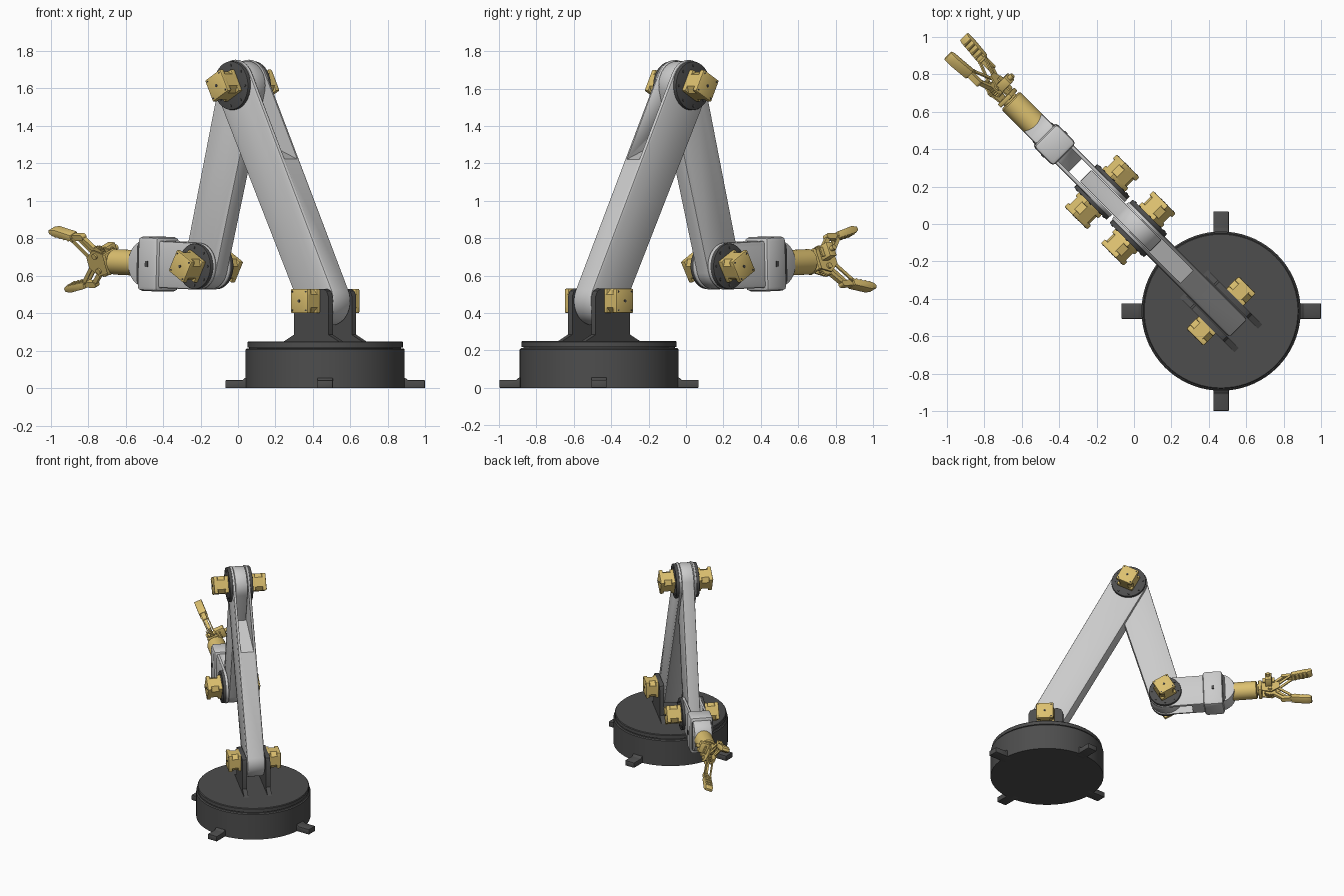
import bpy, bmesh
from math import radians, sin, cos, pi, atan2
from mathutils import Matrix, Vector
from mathutils.geometry import convex_hull_2d

if "Cube" in bpy.data.objects:
    bpy.data.objects.remove(bpy.data.objects["Cube"])


def material(name, rgb):
    m = bpy.data.materials.new(name)
    m.diffuse_color = (*rgb, 1)
    m.use_nodes = True
    m.node_tree.nodes["Principled BSDF"].inputs["Base Color"].default_value = m.diffuse_color
    return m


DARK = material("dark_grey", (0.075, 0.075, 0.075))
LIGHT = material("light_grey", (0.55, 0.55, 0.55))
GOLD = material("gold", (0.72, 0.53, 0.16))

# Arm frame: x runs along the arm's reach, y across it, origin at the base centre
ARM = Matrix.Translation((0.465, -0.465, 0)) @ Matrix.Rotation(radians(135), 4, 'Z')
SHOULDER, ELBOW, WRIST = Vector((0, 0.465)), Vector((0.625, 1.615)), Vector((0.9, 0.65))
HAND = ARM @ Matrix.Translation((0.9, 0, 0.65)) @ Matrix.Rotation(radians(-2), 4, 'Y')
GRIP = HAND @ Matrix.Rotation(radians(-23), 4, 'X')


def finish(name, bm, mat, frame, bevel=0.0, segs=2):
    bmesh.ops.recalc_face_normals(bm, faces=bm.faces)
    if bevel:
        edges = [e for e in bm.edges if len(e.link_faces) == 2 and e.calc_face_angle() > 0.6]
        bmesh.ops.bevel(bm, geom=edges, offset=bevel, segments=segs, profile=0.5,
                        affect='EDGES', clamp_overlap=True)
    me = bpy.data.meshes.new(name)
    bm.to_mesh(me)
    bm.free()
    me.shade_smooth()
    me.set_sharp_from_angle(angle=radians(32))
    me.materials.append(mat)
    ob = bpy.data.objects.new(name, me)
    ob.matrix_world = frame
    bpy.context.collection.objects.link(ob)
    return ob


def prism(name, outline, y0, y1, mat, frame=ARM, bevel=0.0):
    """Extrude an x-z outline between two y values."""
    bm = bmesh.new()
    face = bm.faces.new([bm.verts.new((x, y0, z)) for x, z in outline])
    new = bmesh.ops.extrude_face_region(bm, geom=[face])["geom"]
    bmesh.ops.translate(bm, verts=[v for v in new if isinstance(v, bmesh.types.BMVert)],
                        vec=(0, y1 - y0, 0))
    return finish(name, bm, mat, frame, bevel)


def lathe(name, profile, mat, frame, n=48):
    """Revolve (radius, height) points about z."""
    bm = bmesh.new()
    rings = [[bm.verts.new((r * cos(2 * pi * i / n), r * sin(2 * pi * i / n), h))
              for i in range(n)] for r, h in profile]
    for a, b in zip(rings, rings[1:]):
        for i in range(n):
            bm.faces.new((a[i], a[(i + 1) % n], b[(i + 1) % n], b[i]))
    bm.faces.new(rings[0])
    bm.faces.new(rings[-1])
    return finish(name, bm, mat, frame)


def circle(c, r, n=40):
    return [(c[0] + r * cos(2 * pi * i / n), c[1] + r * sin(2 * pi * i / n)) for i in range(n)]


def capsule(a, ra, b, rb, n=40):
    pts = circle(a, ra, n) + circle(b, rb, n)
    return [pts[i] for i in convex_hull_2d(pts)]


def rect(x0, x1, z0, z1):
    return [(x0, z0), (x1, z0), (x1, z1), (x0, z1)]


def slot(ob, outline, half, frame=ARM):
    cutter = prism(ob.name + "_slot_cutter", outline, -half, half, LIGHT, frame)
    cutter.hide_render = True
    cutter.hide_viewport = False
    cutter.display_type = 'WIRE'
    mod = ob.modifiers.new("slot", 'BOOLEAN')
    mod.object, mod.operation, mod.solver = cutter, 'DIFFERENCE', 'EXACT'
    # Bake the cut and drop the helper
    bpy.context.view_layer.update()
    dg = bpy.context.evaluated_depsgraph_get()
    cut = bpy.data.meshes.new_from_object(ob.evaluated_get(dg))
    ob.modifiers.clear()
    ob.data = cut
    bpy.data.objects.remove(cutter)


# Base drum, lid and four feet
lathe("base_drum", [(0.425, 0), (0.425, 0.205), (0.418, 0.212), (0.405, 0.212), (0.405, 0.218),
                    (0.415, 0.218), (0.415, 0.245), (0.41, 0.25)], DARK,
      Matrix.Translation((0.465, -0.465, 0)), 72)
for k in range(4):
    prism(f"base_foot_{k}", [(0.38, 0), (0.533, 0), (0.533, 0.042), (0.442, 0.042),
                             (0.428, 0.055), (0.38, 0.055)], -0.041, 0.041, DARK,
          Matrix.Translation((0.465, -0.465, 0)) @ Matrix.Rotation(k * pi / 2, 4, 'Z'), 0.004)

# Shoulder bracket cheeks with flared feet
cheek = [(-0.205, 0.25), (0.205, 0.25), (0.13, 0.285), (0.13, 0.49), (0.117, 0.518), (0.09, 0.53),
         (-0.09, 0.53), (-0.117, 0.518), (-0.13, 0.49), (-0.13, 0.285)]
for s in (-1, 1):
    prism(f"shoulder_cheek_{s}", cheek, s * 0.072, s * 0.105, DARK)

# Lower arm: capsule limb with an open fork and sloping floor at the elbow
d = (ELBOW - SHOULDER).normalized()
nb = Vector((-d.y, d.x))
lower = prism("lower_arm", capsule(SHOULDER, 0.13, ELBOW, 0.138), -0.068, 0.068, LIGHT, bevel=0.016)
slot(lower, [ELBOW - 0.18 * d - 0.16 * nb, ELBOW - 0.55 * d + 0.16 * nb,
             ELBOW + 0.3 * d + 0.16 * nb, ELBOW + 0.3 * d - 0.16 * nb], 0.048)

# Upper arm sits inside both forks
prism("upper_arm", capsule(ELBOW, 0.132, WRIST, 0.122), -0.045, 0.045, LIGHT, bevel=0.006)

# Wrist link: fork, then box head, taper cap and roll tube
link = prism("wrist_fork", capsule((0, 0), 0.125, (0.4, 0), 0.125)[:], -0.068, 0.068, LIGHT, HAND, 0.01)
slot(link, [(-0.2, -0.2), (0.17, -0.2), (0.31, 0.2), (-0.2, 0.2)], 0.048, HAND)
prism("wrist_head", rect(0.285, 0.435, -0.145, 0.145), -0.088, 0.088, LIGHT, HAND, 0.022)
bm = bmesh.new()
bmesh.ops.create_cube(bm, size=1)
for v in bm.verts:
    end = v.co.x > 0
    v.co = (0.475 if end else 0.43, v.co.y * (0.12 if end else 0.155), v.co.z * (0.18 if end else 0.25))
finish("wrist_cap", bm, DARK, HAND, 0.012)
ALONG = Matrix.Rotation(pi / 2, 4, 'Y')
lathe("roll_tube", [(0.06, 0.46), (0.068, 0.467), (0.068, 0.683), (0.06, 0.69)], GOLD, HAND @ ALONG)
for s in (-1, 1):
    prism(f"wrist_head_plug_{s}", rect(0.35, 0.37, -0.015, 0.015), s * 0.08, s * 0.092, DARK, HAND)


# Joint motors: square end caps, chamfered waist, shaft boss and screws
def motor(name, centre, side, angle, start):
    f = ARM @ Matrix.Translation((centre.x, 0, centre.y)) @ Matrix.Rotation(angle, 4, 'Y')
    h, c = 0.065, 0.03
    octagon = [(h, h - c), (h - c, h), (c - h, h), (-h, h - c),
               (-h, c - h), (c - h, -h), (h - c, -h), (h, c - h)]
    prism(name + "_body", octagon, side * (start + 0.015), side * 0.19, GOLD, f)
    prism(name + "_inner_cap", rect(-h, h, -h, h), side * start, side * (start + 0.03), GOLD, f, 0.007)
    prism(name + "_outer_cap", rect(-h, h, -h, h), side * 0.167, side * 0.197, GOLD, f, 0.007)
    prism(name + "_boss", circle((0, 0), 0.008, 12), side * 0.19, side * 0.2, DARK, f)
    for i, (x, z) in enumerate([(1, 1), (1, -1), (-1, 1), (-1, -1)]):
        prism(f"{name}_screw_{i}", circle((x * 0.05, z * 0.05), 0.005, 8), side * 0.19, side * 0.199, DARK, f)


for s in (-1, 1):
    motor(f"shoulder_motor_{s}", SHOULDER, s, 0, 0.095)
    for name, c, r, ang in (("elbow", ELBOW, 0.13, 28), ("wrist", WRIST, 0.122, -30)):
        prism(f"{name}_disc_{s}", circle(c, r, 48), s * 0.06, s * 0.088, DARK, bevel=0.004)
        motor(f"{name}_motor_{s}", c, s, radians(ang), 0.085)
        for i, p in enumerate(circle(c, r - 0.022, 8)):
            prism(f"{name}_bolt_{s}_{i}", circle(p, 0.007, 8), s * 0.08, s * 0.092, DARK)

# Gripper mount and palm
lathe("gripper_flange", [(0.045, 0.68), (0.045, 0.72)], GOLD, GRIP @ ALONG, 24)
prism("gripper_mount", rect(0.7, 0.725, -0.06, 0.06), -0.045, 0.045, GOLD, GRIP, 0.005)
palm = [(0.715, -0.05), (0.8, -0.075), (0.86, -0.03), (0.86, 0.03), (0.8, 0.075), (0.715, 0.05)]
for y in (-0.034, 0.026):
    prism("gripper_palm_plate", palm, y, y + 0.008, GOLD, GRIP)
prism("gripper_servo", rect(0.755, 0.805, -0.01, 0.07), -0.1, -0.03, GOLD, GRIP, 0.004)
prism("gripper_servo_ears", rect(0.735, 0.825, 0.005, 0.055), -0.065, -0.055, GOLD, GRIP)
prism("gripper_servo_cap", circle((0.78, 0.03), 0.014, 16), -0.125, -0.1, GOLD, GRIP)


# Two mirrored fingers, each driven by a gear and parallel bars
def bar(name, a, b, r, y0, y1):
    prism(name, capsule(a, r, b, r, 16), y0, y1, GOLD, GRIP)


for s in (-1, 1):
    gear = []
    for i in range(20):
        for k, r in ((0, 0.037), (0.3, 0.045), (0.6, 0.045), (0.9, 0.037)):
            t = 2 * pi * (i + k) / 20
            gear.append((0.79 + r * cos(t), s * 0.042 + r * sin(t)))
    prism(f"finger_gear_{s}", gear, -0.012, 0.012, GOLD, GRIP)
    prism(f"gear_hub_{s}", circle((0.79, s * 0.042), 0.016, 16), -0.045, 0.045, GOLD, GRIP)
    bar(f"finger_crank_{s}", (0.79, s * 0.042), (0.89, s * 0.135), 0.012, -0.012, 0.012)
    for y in (-0.025, 0.017):
        bar(f"finger_link_{s}", (0.85, s * 0.025), (0.945, s * 0.122), 0.01, y, y + 0.008)
    bar(f"finger_knuckle_{s}", (0.885, s * 0.137), (0.965, s * 0.135), 0.016, -0.017, 0.017)
    prism(f"finger_pin_{s}", circle((0.945, s * 0.122), 0.007, 12), -0.03, 0.03, GOLD, GRIP)
    pad = [(0.95, 0.118), (1.085, 0.145), (1.105, 0.16), (1.1, 0.18), (1.06, 0.182), (0.945, 0.155)]
    prism(f"finger_pad_{s}", [(x, s * z) for x, z in pad], -0.029, 0.029, GOLD, GRIP, 0.004)
    for i in range(4):
        x = 0.975 + i * 0.03
        z = 0.118 + (x - 0.95) * 0.2
        prism(f"finger_grip_rib_{s}_{i}", circle((x, s * z), 0.006, 8), -0.026, 0.026, GOLD, GRIP)
